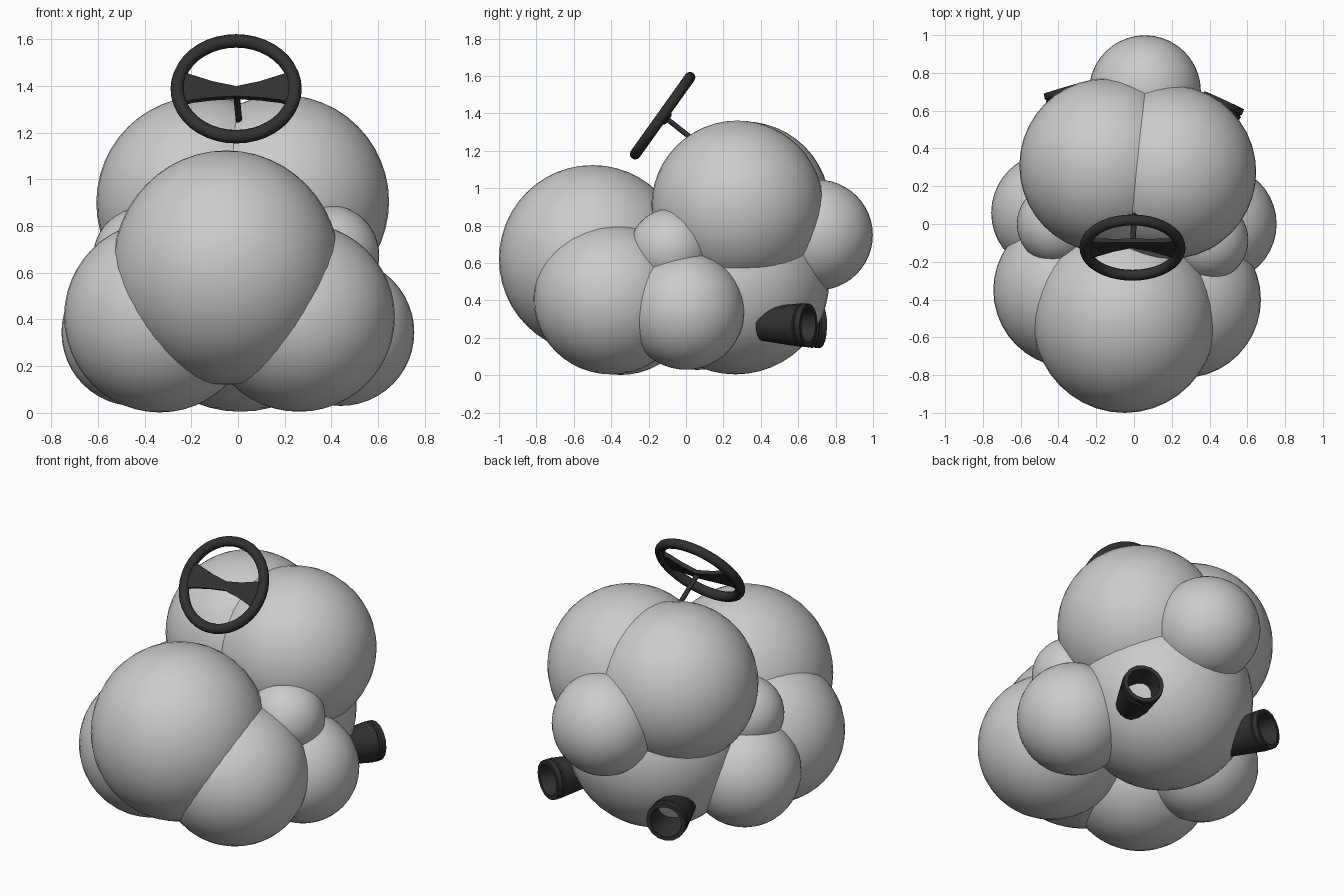
import bpy, bmesh, math
from mathutils import Vector, Matrix

if "Cube" in bpy.data.objects:
    bpy.data.objects.remove(bpy.data.objects["Cube"])

dark = bpy.data.materials.new("dark_rubber")
dark.diffuse_color = (0.03, 0.03, 0.03, 1)
dark.use_nodes = True
dark.node_tree.nodes["Principled BSDF"].inputs["Base Color"].default_value = dark.diffuse_color


def finish(name, mat=None, angle=40):
    ob = bpy.context.object
    ob.name = name
    if mat:
        ob.data.materials.append(mat)
    bpy.ops.object.shade_smooth_by_angle(angle=math.radians(angle))
    return ob


def from_bmesh(name, bm, matrix, mat):
    bmesh.ops.recalc_face_normals(bm, faces=bm.faces)
    me = bpy.data.meshes.new(name)
    bm.to_mesh(me)
    bm.free()
    ob = bpy.data.objects.new(name, me)
    bpy.context.collection.objects.link(ob)
    ob.matrix_world = matrix
    bpy.ops.object.select_all(action='DESELECT')
    ob.select_set(True)
    bpy.context.view_layer.objects.active = ob
    return finish(name, mat)


# Cloud body: overlapping puffs (name, centre, radii)
puffs = [
    ("nose_puff", (-0.05, -0.50, 0.622), (0.487, 0.50, 0.502)),
    ("top_puff_left", (-0.15, 0.31, 0.90), (0.457, 0.46, 0.457)),
    ("top_puff_right", (0.19, 0.275, 0.905), (0.457, 0.46, 0.457)),
    ("rear_base_puff", (0.01, 0.265, 0.50), (0.50, 0.50, 0.495)),
    ("tail_puff", (0.058, 0.703, 0.75), (0.296, 0.296, 0.296)),
    ("front_puff_left", (-0.335, -0.35, 0.412), (0.41, 0.41, 0.41)),
    ("front_puff_right", (0.262, -0.40, 0.41), (0.41, 0.415, 0.405)),
    ("side_puff_left", (-0.44, 0.06, 0.345), (0.316, 0.316, 0.316)),
    ("side_puff_right", (0.44, 0.0, 0.345), (0.315, 0.313, 0.315)),
    ("shoulder_puff_left", (-0.405, 0.0, 0.67), (0.215, 0.215, 0.21)),
    ("shoulder_puff_right", (0.39, -0.085, 0.675), (0.215, 0.215, 0.215)),
]
for name, loc, radii in puffs:
    bpy.ops.mesh.primitive_uv_sphere_add(segments=40, ring_count=24, radius=1, location=loc)
    bpy.context.object.scale = radii
    finish(name)

# Steering wheel rim
tilt = math.radians(54.5)
centre = Vector((-0.008, -0.125, 1.388))
wheel = Matrix.Translation(centre) @ Matrix.Rotation(tilt, 4, 'X')
bpy.ops.mesh.primitive_torus_add(major_radius=0.252, minor_radius=0.029,
                                 major_segments=40, minor_segments=12,
                                 location=centre, rotation=(tilt, 0, 0))
finish("steering_wheel_rim", dark)

# Flared, dished spokes: (x, half height, depth)
stations = [(-0.24, 0.085, 0), (-0.19, 0.066, 0), (-0.1, 0.042, -0.015), (0, 0.026, -0.028),
            (0.1, 0.042, -0.015), (0.19, 0.066, 0), (0.24, 0.085, 0)]
bm = bmesh.new()
loops = [[bm.verts.new((x, sy * h, d + sz * 0.012))
          for sy, sz in ((-1, -1), (1, -1), (1, 1), (-1, 1))] for x, h, d in stations]
for a, b in zip(loops, loops[1:]):
    for i in range(4):
        bm.faces.new((a[i], a[(i + 1) % 4], b[(i + 1) % 4], b[i]))
bm.faces.new(loops[0])
bm.faces.new(loops[-1])
from_bmesh("steering_wheel_spokes", bm, wheel, dark)

# Steering column running down into the body
start, end = wheel @ Vector((0, 0, -0.02)), Vector((0.006, 0.07, 1.235))
axis = end - start
bpy.ops.mesh.primitive_cylinder_add(vertices=16, radius=0.014, depth=axis.length,
                                    location=(start + end) / 2,
                                    rotation=axis.to_track_quat('Z', 'Y').to_euler())
finish("steering_column", dark)

# Exhaust pipes: hollow lathed tubes, local z points out of the opening
profile = [(0.088, -0.27), (0.098, -0.2), (0.115, -0.06), (0.117, -0.045), (0.110, -0.038),
           (0.117, -0.03), (0.115, 0), (0.092, 0), (0.088, -0.03), (0.078, -0.27)]


def exhaust(name, loc, direction, sides=16):
    bm = bmesh.new()
    rings = [[bm.verts.new((r * math.cos(2 * math.pi * k / sides),
                            r * math.sin(2 * math.pi * k / sides), z))
              for k in range(sides)] for r, z in profile]
    for a, b in zip(rings, rings[1:] + rings[:1]):
        for k in range(sides):
            n = (k + 1) % sides
            bm.faces.new((a[k], a[n], b[n], b[k]))
    rot = Vector(direction).to_track_quat('Z', 'Y').to_matrix().to_4x4()
    from_bmesh(name, bm, Matrix.Translation(loc) @ rot, dark)


exhaust("exhaust_right", (0.478, 0.655, 0.268), (0.42, 0.91, -0.02))
exhaust("exhaust_left", (-0.368, 0.722, 0.262), (-0.28, 0.96, -0.02))
